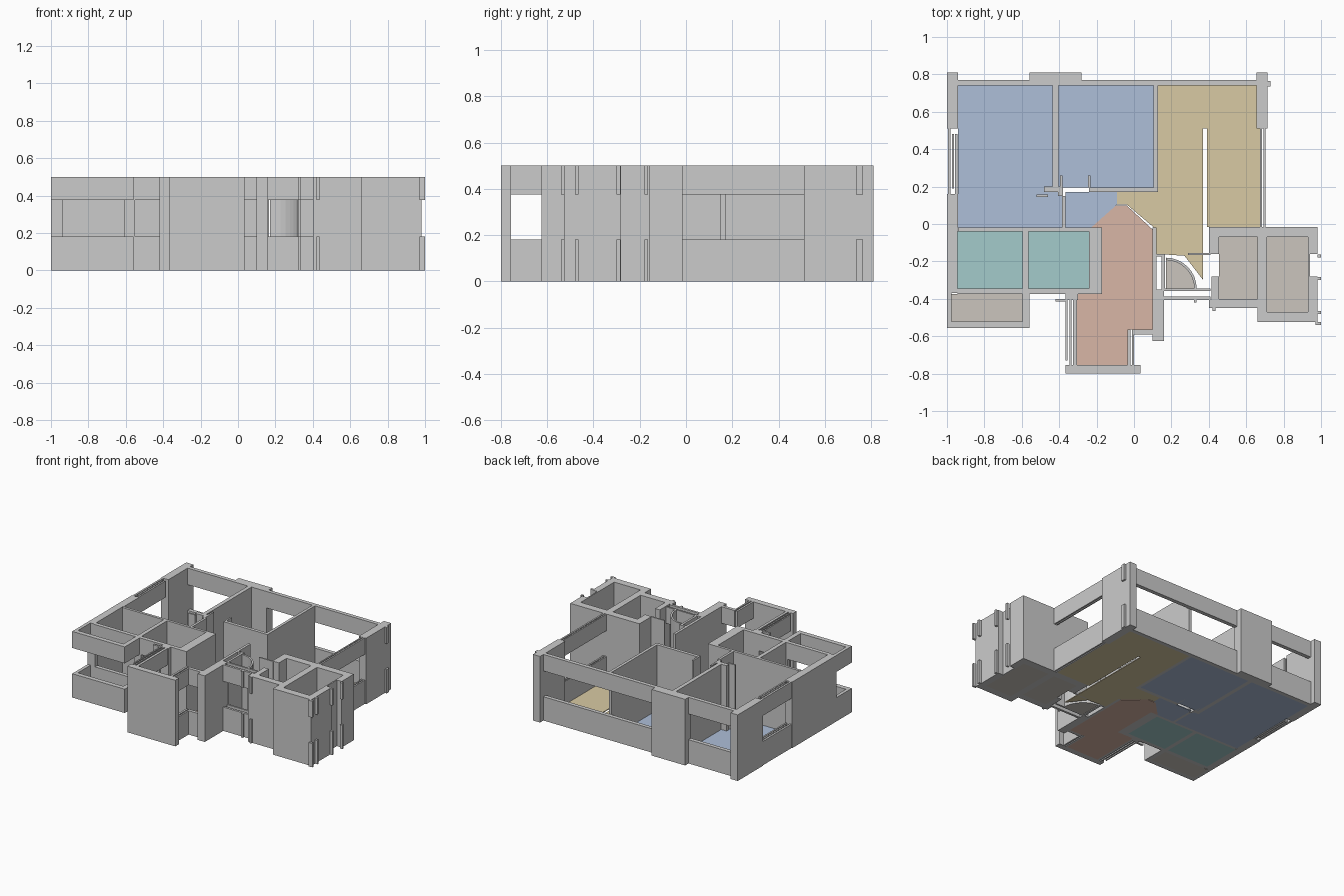
import bpy, bmesh
from math import sin, cos, pi

H, SILL, HEAD, FLOOR = 0.5, 0.18, 0.375, 0.006


def add_prism(bm, pts, z0, z1):
    low = [bm.verts.new((x, y, z0)) for x, y in pts]
    high = [bm.verts.new((x, y, z1)) for x, y in pts]
    n = len(pts)
    bm.faces.new(low[::-1])
    bm.faces.new(high)
    for i in range(n):
        j = (i + 1) % n
        bm.faces.new((low[i], low[j], high[j], high[i]))


def rect(x0, x1, y0, y1):
    return [(x0, y0), (x1, y0), (x1, y1), (x0, y1)]


def part(name, shapes, spans, mat=None):
    bm = bmesh.new()
    for pts in shapes:
        for z0, z1 in spans:
            add_prism(bm, pts, z0, z1)
    bmesh.ops.recalc_face_normals(bm, faces=bm.faces)
    me = bpy.data.meshes.new(name)
    bm.to_mesh(me)
    bm.free()
    ob = bpy.data.objects.new(name, me)
    bpy.context.collection.objects.link(ob)
    if mat:
        me.materials.append(mat)


def walls(name, *boxes):
    part(name, [rect(*b) for b in boxes], [(0, H)])


def windows(name, *boxes):
    # sill below and lintel above an open band
    part(name, [rect(*b) for b in boxes], [(0, SILL), (HEAD, H)])


def material(name, r, g, b):
    m = bpy.data.materials.new(name)
    m.diffuse_color = (r, g, b, 1)
    return m


def floor(name, mat, *polys):
    part(name, polys, [(0, FLOOR)], mat)


# Outer shell of the main rooms
walls("left_wall", (-1, -0.94, 0.51, 0.81), (-1, -0.94, -0.02, 0.16),
      (-1, -0.945, -0.37, -0.02))
walls("back_pier", (-0.56, -0.28, 0.74, 0.81))
walls("right_corner_pier", (0.655, 0.715, 0.51, 0.81))
windows("back_windows", (-0.94, -0.56, 0.74, 0.77), (-0.28, 0.655, 0.74, 0.77))
windows("left_window", (-0.995, -0.98, 0.16, 0.51), (-0.974, -0.963, 0.19, 0.48),
        (-0.957, -0.945, 0.16, 0.48))
windows("right_window", (0.675, 0.685, -0.02, 0.51), (0.692, 0.704, -0.02, 0.51))
windows("right_corner_trim", (0.715, 0.73, 0.735, 0.765))

# Bedroom partitions and door leaves
walls("bedroom_partitions", (-0.435, -0.405, 0.17, 0.74), (0.105, 0.127, 0.17, 0.74),
      (-0.24, 0.105, 0.17, 0.195))
walls("bedroom_door_jambs", (-0.48, -0.435, 0.17, 0.2), (-0.405, -0.38, 0.15, 0.2),
      (-0.385, -0.367, -0.02, 0.15), (-0.52, -0.46, 0.145, 0.158),
      (-0.395, -0.383, 0.2, 0.26), (-0.245, -0.232, 0.195, 0.26))

# Bathrooms
walls("bathroom_walls", (-0.94, -0.17, -0.04, -0.02), (-0.595, -0.565, -0.345, -0.04),
      (-0.24, -0.17, -0.375, -0.04))
walls("bathroom_outer_posts", (-0.945, -0.935, -0.375, -0.345), (-0.61, -0.55, -0.375, -0.345),
      (-0.37, -0.24, -0.375, -0.345))
windows("bathroom_windows", (-0.935, -0.61, -0.375, -0.345), (-0.55, -0.37, -0.375, -0.345))

# Balcony parapet with upper beam
windows("balcony_parapet", (-1, -0.56, -0.555, -0.52), (-1, -0.975, -0.52, -0.37),
        (-0.595, -0.56, -0.52, -0.375))

# Front bay
walls("bay_front", (-0.366, 0.035, -0.80, -0.755))
walls("bay_corner", (-0.366, -0.30, -0.405, -0.375), (-0.42, -0.366, -0.415, -0.40))
windows("bay_side_windows", (-0.365, -0.355, -0.73, -0.405), (-0.345, -0.335, -0.755, -0.405),
        (-0.325, -0.305, -0.755, -0.405), (-0.035, -0.02, -0.755, -0.565),
        (-0.012, 0.0, -0.755, -0.565))
windows("bay_return_window", (0.0, 0.10, -0.59, -0.565))

# Hall side walls and entrance
walls("hall_wall", (0.10, 0.16, -0.625, -0.35), (0.10, 0.12, -0.35, -0.02),
      (0.148, 0.165, -0.35, -0.175), (0.12, 0.165, -0.175, -0.16))
windows("entrance_front", (0.16, 0.41, -0.358, -0.345), (0.16, 0.41, -0.405, -0.388))
windows("entrance_trim", (0.32, 0.335, -0.42, -0.405), (0.42, 0.435, -0.465, -0.45))

# Curved door sweep, a quarter ring
steps = 8
arc = [i / steps * pi / 2 for i in range(steps + 1)]
ring = [(0.17 + 0.165 * cos(a), -0.345 + 0.165 * sin(a)) for a in arc]
ring += [(0.17 + 0.152 * cos(a), -0.345 + 0.152 * sin(a)) for a in arc[::-1]]
part("entrance_door_sweep", [ring], [(0, H)])
walls("entrance_door_leaf", (0.29, 0.41, -0.165, -0.155))

# Stair and lift shafts
walls("shaft_small", (0.40, 0.66, -0.07, -0.015), (0.40, 0.66, -0.45, -0.40),
      (0.40, 0.455, -0.16, -0.07), (0.415, 0.455, -0.40, -0.28))
walls("shaft_large", (0.66, 0.98, -0.07, -0.015), (0.66, 0.98, -0.525, -0.47),
      (0.66, 0.71, -0.47, -0.07), (0.93, 0.98, -0.16, -0.07),
      (0.93, 0.98, -0.47, -0.28), (0.93, 0.94, -0.28, -0.16))
windows("shaft_trim", *[(0.98, 1.0, y, y + 0.016) for y in (-0.54, -0.48, -0.30, -0.18)],
        (0.97, 0.98, -0.54, -0.525))

# Floors
blue = material("bedroom_blue", 0.42, 0.52, 0.69)
tan = material("living_tan", 0.69, 0.59, 0.37)
pink = material("hall_pink", 0.69, 0.47, 0.38)
teal = material("bath_teal", 0.37, 0.60, 0.60)
stone = material("stone_grey", 0.60, 0.56, 0.51)

floor("bedroom_floor", blue,
      [(-0.94, -0.02), (-0.385, -0.02), (-0.385, 0.17), (-0.435, 0.17),
       (-0.435, 0.74), (-0.94, 0.74)],
      rect(-0.405, 0.105, 0.195, 0.74),
      [(-0.367, -0.02), (-0.23, -0.02), (-0.09, 0.105), (-0.09, 0.17), (-0.367, 0.17)])
floor("living_floor", tan,
      [(0.127, 0.74), (0.127, 0.17), (-0.09, 0.17), (-0.09, 0.105), (-0.04, 0.105),
       (0.12, -0.03), (0.12, -0.16), (0.27, -0.17), (0.37, -0.30), (0.37, 0.74)],
      rect(0.39, 0.675, -0.015, 0.51), rect(0.37, 0.655, 0.51, 0.74))
floor("hall_floor", pink,
      [(-0.17, -0.02), (-0.23, -0.02), (-0.11, 0.10), (-0.04, 0.10), (0.10, -0.03),
       (0.10, -0.565), (-0.035, -0.565), (-0.035, -0.755), (-0.305, -0.755),
       (-0.305, -0.375), (-0.17, -0.375)])
floor("bathroom_floor", teal, rect(-0.945, -0.595, -0.345, -0.04),
      rect(-0.565, -0.24, -0.345, -0.04))
floor("balcony_floor", stone, rect(-0.975, -0.595, -0.52, -0.375))
floor("shaft_floor", stone, rect(0.455, 0.66, -0.40, -0.07), rect(0.71, 0.93, -0.47, -0.07))
floor("entrance_floor", stone, [(0.17, -0.345)] + ring[:steps + 1])
